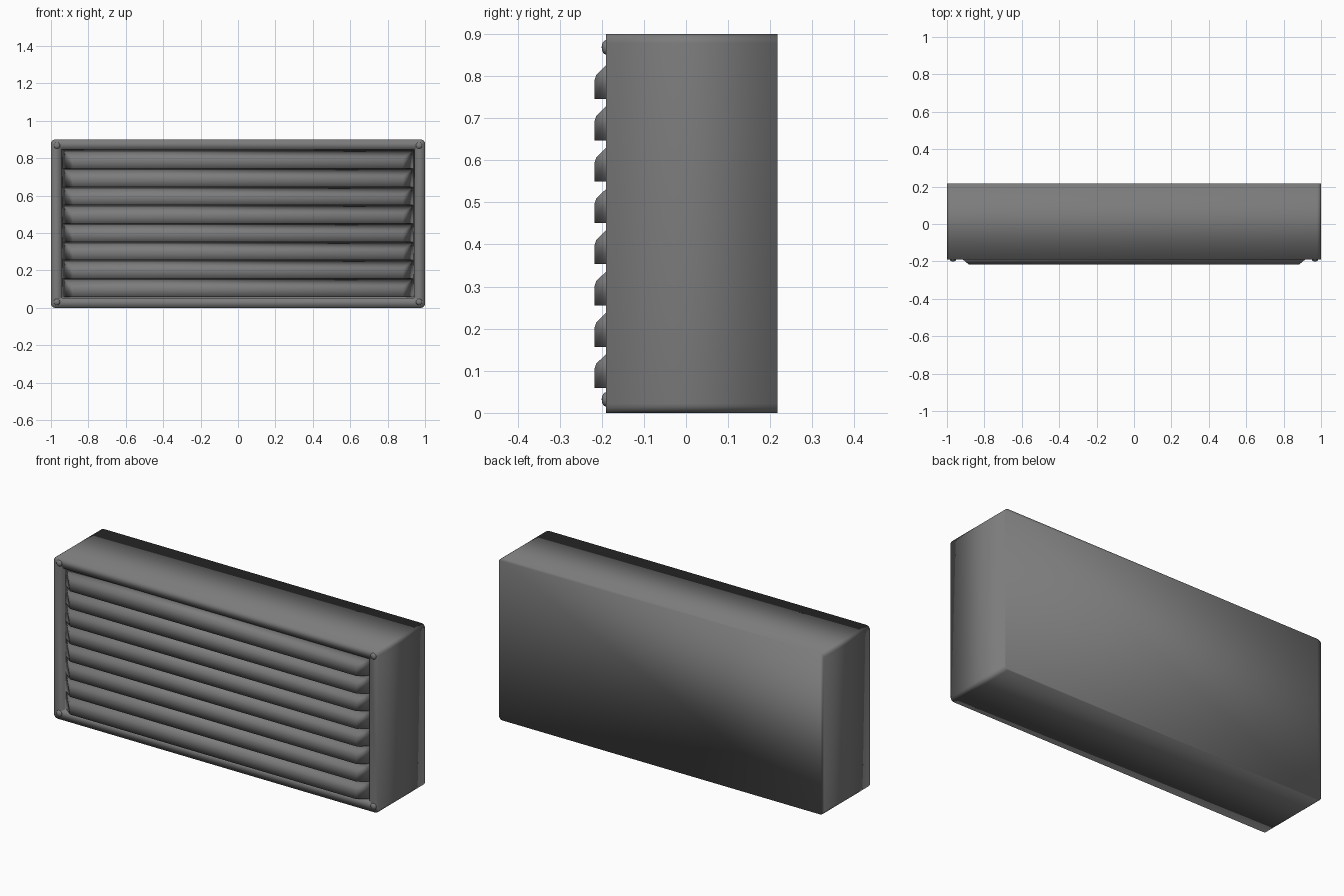
import bpy, bmesh, math

cube = bpy.data.objects.get("Cube")
if cube:
    bpy.data.objects.remove(cube, do_unlink=True)

WIDTH, HEIGHT = 2.0, 0.9
FRONT, BACK, FLOOR = -0.19, 0.217, -0.172
SLATS, PITCH, BASE = 8, 0.098, 0.059

paint = bpy.data.materials.new("dark_grey_metal")
paint.use_nodes = True
grey = (0.2, 0.2, 0.2, 1)
paint.diffuse_color = grey
paint.node_tree.nodes["Principled BSDF"].inputs["Base Color"].default_value = grey


def finish(name, bm):
    """Turn a bmesh into a smooth shaded, painted object."""
    bmesh.ops.recalc_face_normals(bm, faces=bm.faces)
    mesh = bpy.data.meshes.new(name)
    bm.to_mesh(mesh)
    bm.free()
    mesh.materials.append(paint)
    mesh.shade_smooth()
    obj = bpy.data.objects.new(name, mesh)
    bpy.context.collection.objects.link(obj)
    return obj


def rounded_loop(bm, y, half_x, z0, z1, radius, steps=4):
    """Rounded rectangle of vertices in the plane at depth y."""
    loop = []
    corners = [(1, 1), (-1, 1), (-1, -1), (1, -1)]
    for i, (sx, sz) in enumerate(corners):
        cx = sx * (half_x - radius)
        cz = z1 - radius if sz > 0 else z0 + radius
        for s in range(steps + 1):
            a = math.pi / 2 * (i + s / steps)
            loop.append(bm.verts.new((cx + radius * math.cos(a), y,
                                      cz + radius * math.sin(a))))
    return loop


def bridge(bm, a, b):
    for i in range(len(a)):
        j = (i + 1) % len(a)
        bm.faces.new((a[i], a[j], b[j], b[i]))


# Casing: closed box with a flat front frame and a shallow recess
bm = bmesh.new()
top = BASE + SLATS * PITCH
loops = [rounded_loop(bm, BACK, WIDTH / 2, 0, HEIGHT, 0.022),
         rounded_loop(bm, FRONT, WIDTH / 2, 0, HEIGHT, 0.022),
         rounded_loop(bm, FRONT, 0.944, BASE - 0.005, top + 0.003, 0.003),
         rounded_loop(bm, FLOOR, 0.944, BASE - 0.005, top + 0.003, 0.003)]
for a, b in zip(loops, loops[1:]):
    bridge(bm, a, b)
bm.faces.new(loops[0])
bm.faces.new(loops[-1])
finish("casing", bm)

# Louvre slats: upright face, sloping top and tapered ends (half length, y, z)
profile = [(0.938, FLOOR, 0), (0.882, -0.217, 0), (0.882, -0.217, 0.046),
           (0.887, -0.213, 0.058), (0.938, FLOOR, PITCH)]
for n in range(SLATS):
    bm = bmesh.new()
    ends = [[bm.verts.new((side * x, y, BASE + n * PITCH + z))
             for x, y, z in profile] for side in (-1, 1)]
    bridge(bm, *ends)
    for end in ends:
        bm.faces.new(end)
    finish(f"louvre_slat_{n + 1}", bm)

# Domed screw heads in the frame corners
for side, word in ((-1, "right"), (1, "left")):
    for z, level in ((0.032, "lower"), (HEIGHT - 0.032, "upper")):
        bm = bmesh.new()
        bmesh.ops.create_uvsphere(bm, u_segments=16, v_segments=10, radius=0.017)
        bmesh.ops.scale(bm, vec=(1, 0.6, 1), verts=bm.verts)
        bmesh.ops.translate(bm, vec=(side * 0.968, FRONT, z), verts=bm.verts)
        finish(f"{level}_{word}_screw", bm)
